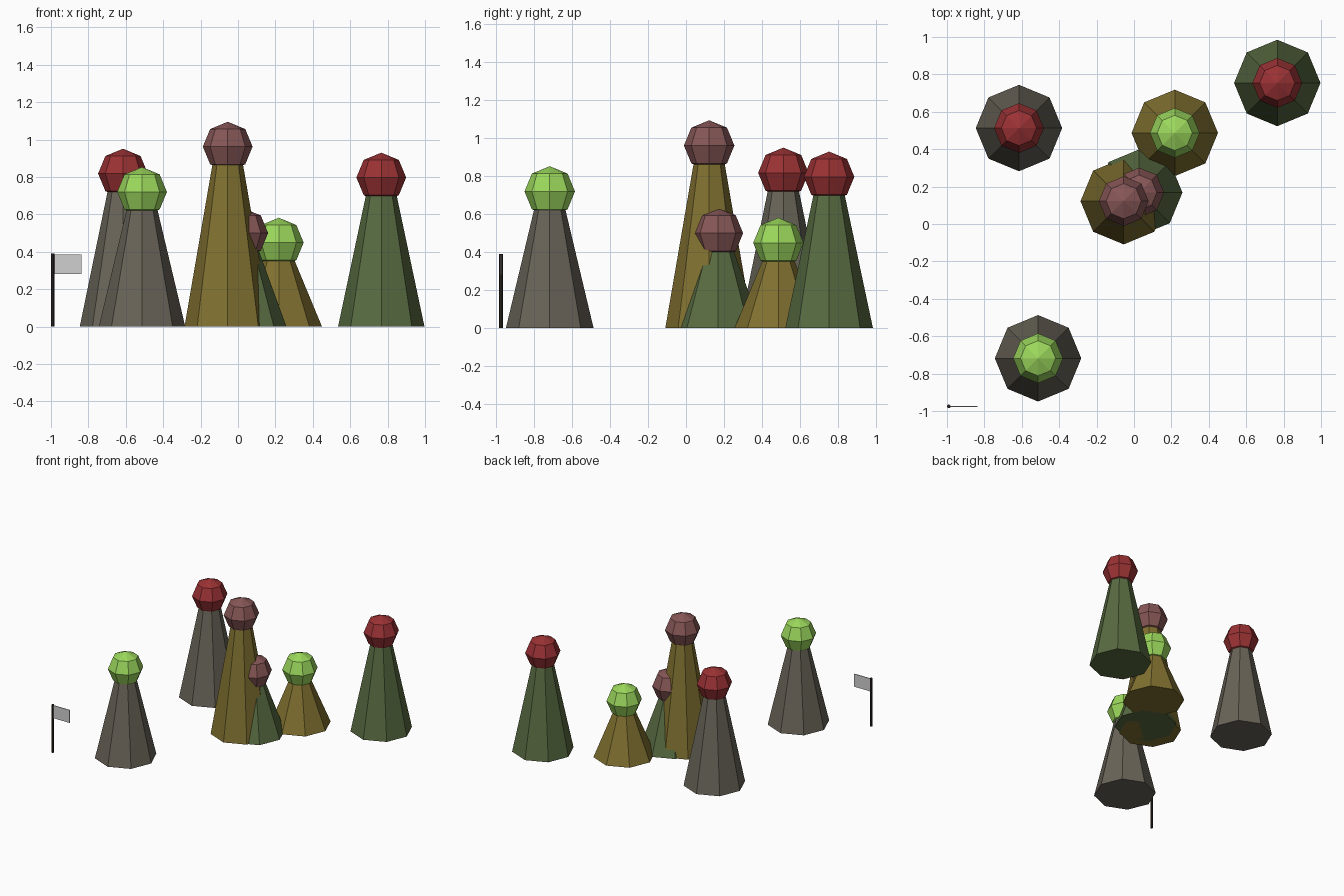
import bpy, bmesh, math

if "Cube" in bpy.data.objects:
    bpy.data.objects.remove(bpy.data.objects["Cube"])


def material(name, rgb):
    lin = [(c / 255 / 12.92) if c < 10 else ((c / 255 + 0.055) / 1.055) ** 2.4 for c in rgb]
    m = bpy.data.materials.new(name)
    m.diffuse_color = (*lin, 1)
    m.use_nodes = True
    m.node_tree.nodes["Principled BSDF"].inputs["Base Color"].default_value = m.diffuse_color
    return m


MATS = {
    "grey": material("warm grey", (105, 100, 88)),
    "olive": material("olive", (129, 113, 48)),
    "green": material("dark green", (88, 107, 65)),
    "red": material("red", (155, 50, 52)),
    "lime": material("lime", (155, 215, 92)),
    "mauve": material("mauve", (135, 86, 86)),
    "flag": material("light grey", (208, 208, 208)),
    "pole": material("dark brown", (44, 37, 33)),
}


def finish(bm, name, mat, loc):
    bmesh.ops.recalc_face_normals(bm, faces=bm.faces)
    mesh = bpy.data.meshes.new(name)
    bm.to_mesh(mesh)
    bm.free()
    mesh.materials.append(MATS[mat])
    ob = bpy.data.objects.new(name, mesh)
    ob.location = loc
    bpy.context.collection.objects.link(ob)
    return ob


def lathe(name, profile, sides, mat, loc):
    """Turn an (r, z) profile around z; radius 0 makes a pole, open ends are capped."""
    bm = bmesh.new()
    rings = []
    for r, z in profile:
        n = 1 if r == 0 else sides
        rings.append([bm.verts.new((r * math.cos(2 * math.pi * i / sides),
                                    r * math.sin(2 * math.pi * i / sides), z)) for i in range(n)])
    for a, b in zip(rings, rings[1:]):
        for i in range(sides):
            j = (i + 1) % sides
            quad = [a[i % len(a)], a[j % len(a)], b[j % len(b)], b[i % len(b)]]
            bm.faces.new(list(dict.fromkeys(quad)))
    for ring in (rings[0], rings[-1]):
        if len(ring) > 1:
            bm.faces.new(ring)
    return finish(bm, name, mat, loc)


# Six pawns: x, y, head centre height, body colour, head colour
HEAD_R = 0.133
PAWNS = [
    (-0.615, 0.513, 0.818, "grey", "red"),
    (-0.513, -0.718, 0.720, "grey", "lime"),
    (-0.055, 0.122, 0.962, "olive", "mauve"),
    (0.028, 0.168, 0.500, "green", "mauve"),
    (0.218, 0.487, 0.449, "olive", "lime"),
    (0.766, 0.754, 0.797, "green", "red"),
]
for k, (x, y, zc, body, head) in enumerate(PAWNS, 1):
    lathe(f"pawn_body_{k}", [(0.231, 0), (0.08, zc - 0.085)], 8, body, (x, y, 0))
    s = HEAD_R * math.sqrt(0.5)
    lathe(f"pawn_head_{k}", [(0, -HEAD_R), (s, -s), (HEAD_R, 0), (s, s), (0, HEAD_R)],
          8, head, (x, y, zc))

# Flag pole and flag
lathe("flag_pole", [(0.01, 0), (0.01, 0.39)], 8, "pole", (-0.99, -0.975, 0))
bm = bmesh.new()
bmesh.ops.create_cube(bm, size=1)
bmesh.ops.scale(bm, vec=(0.148, 0.006, 0.104), verts=bm.verts)
finish(bm, "flag", "flag", (-0.912, -0.975, 0.334))
